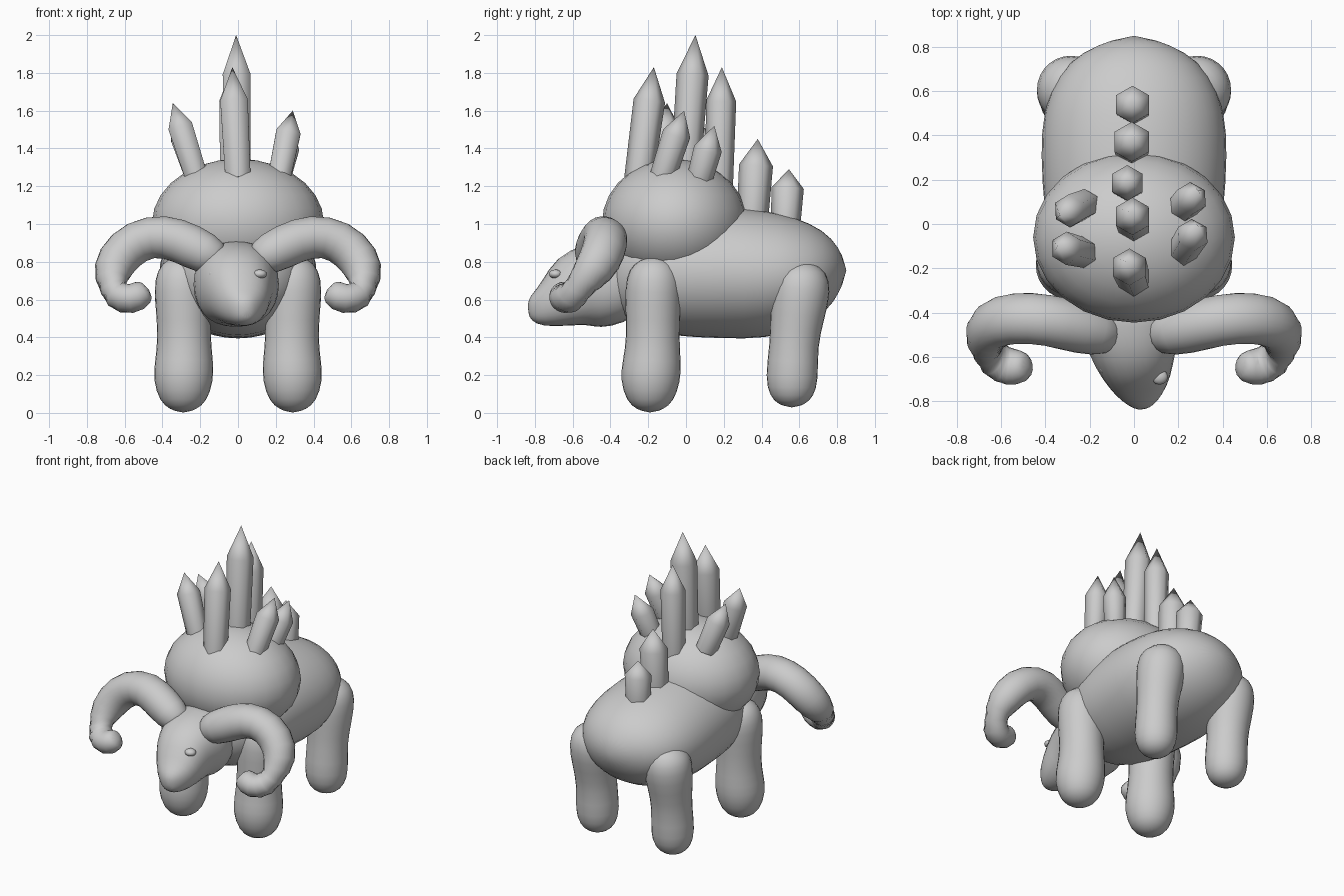
import bpy, bmesh, math
from mathutils import Vector

cube = bpy.data.objects.get("Cube")
if cube:
    bpy.data.objects.remove(cube, do_unlink=True)

stone = bpy.data.materials.new("stone_grey")
stone.use_nodes = True
GREY = (0.6, 0.6, 0.6, 1)
stone.diffuse_color = GREY
stone.node_tree.nodes["Principled BSDF"].inputs["Base Color"].default_value = GREY


def finish(name, bm, angle=80, mirror=False, subdivide=False):
    bmesh.ops.recalc_face_normals(bm, faces=bm.faces)
    mesh = bpy.data.meshes.new(name)
    bm.to_mesh(mesh)
    bm.free()
    obj = bpy.data.objects.new(name, mesh)
    bpy.context.collection.objects.link(obj)
    mesh.materials.append(stone)
    if mirror:
        obj.modifiers.new("Mirror", 'MIRROR')
    if subdivide:
        obj.modifiers.new("Smooth", 'SUBSURF').levels = 1
    bpy.ops.object.select_all(action='DESELECT')
    obj.select_set(True)
    bpy.context.view_layer.objects.active = obj
    bpy.ops.object.shade_smooth_by_angle(angle=math.radians(angle))
    return obj


def rounded(value, power):
    return math.copysign(abs(value) ** power, value)


def loft(name, stations, up, sides=14, mirror=False, power=1):
    """Skin rings of (x, y, z, side radius, up radius); power under 1 is boxier."""
    bm = bmesh.new()
    pts = [Vector(s[:3]) for s in stations]
    rings = []
    for i, s in enumerate(stations):
        tangent = (pts[min(i + 1, len(pts) - 1)] - pts[max(i - 1, 0)]).normalized()
        side = tangent.cross(Vector(up)).normalized()
        top = side.cross(tangent)
        ring = []
        for k in range(sides):
            a = math.tau * k / sides
            offset = side * rounded(math.cos(a), power) * s[3] + top * rounded(math.sin(a), power) * s[-1]
            ring.append(bm.verts.new(pts[i] + 1.03 * offset))
        rings.append(ring)
    for a, b in zip(rings, rings[1:]):
        for k in range(sides):
            j = (k + 1) % sides
            bm.faces.new((a[k], a[j], b[j], b[k]))
    for ring, end, near, s in ((rings[0], pts[0], pts[1], stations[0]),
                               (rings[-1], pts[-1], pts[-2], stations[-1])):
        pole = bm.verts.new(end + (end - near).normalized() * s[3] * 0.3)
        for k in range(sides):
            bm.faces.new((ring[k], ring[(k + 1) % sides], pole))
    return finish(name, bm, mirror=mirror, subdivide=True)


def ball(name, center, radii, segments=24, rings=14):
    bm = bmesh.new()
    bmesh.ops.create_uvsphere(bm, u_segments=segments, v_segments=rings, radius=1)
    for v in bm.verts:
        v.co = Vector(center) + Vector(c * r for c, r in zip(v.co, radii))
    return finish(name, bm)


def spike(name, base, tip, radius, point):
    """Six-sided crystal with a pointed cap."""
    bm = bmesh.new()
    base, tip = Vector(base), Vector(tip)
    axis = (tip - base).normalized()
    side = axis.cross(Vector((0, 1, 0))).normalized()
    fwd = side.cross(axis)
    rings = []
    for c, r in ((base, radius * 0.92), (tip - axis * point, radius)):
        rings.append([bm.verts.new(c + r * (side * math.sin(k * math.tau / 6) + fwd * math.cos(k * math.tau / 6)))
                      for k in range(6)])
    apex = bm.verts.new(tip)
    bm.faces.new(rings[0])
    for k in range(6):
        j = (k + 1) % 6
        bm.faces.new((rings[0][k], rings[0][j], rings[1][j], rings[1][k]))
        bm.faces.new((rings[1][k], rings[1][j], apex))
    return finish(name, bm, angle=65)


# Barrel body and shoulder hump
loft("body", [
    (0, -.38, .74, .2, .18), (0, -.29, .73, .3, .27), (0, -.1, .74, .385, .33),
    (0, .2, .745, .41, .345), (0, .42, .73, .415, .335), (0, .6, .745, .38, .29),
    (0, .74, .755, .285, .21), (0, .81, .755, .16, .12)], (0, 0, 1), sides=20)
ball("shoulder_hump", (0, -.06, 1.005), (.455, .385, .34))

# Legs, narrowest above the foot
loft("front_legs", [
    (.29, -.19, .018, .07), (.29, -.19, .06, .125), (.29, -.19, .17, .16), (.285, -.18, .27, .155),
    (.285, -.175, .4, .138), (.29, -.175, .58, .148), (.295, -.17, .71, .15), (.295, -.165, .79, .11),
    (.29, -.165, .815, .05)], (0, 1, 0), mirror=True)
loft("hind_legs", [
    (.29, .56, .045, .07), (.29, .56, .085, .115), (.29, .56, .18, .143), (.29, .57, .36, .125),
    (.29, .59, .52, .145), (.285, .61, .66, .16), (.28, .61, .75, .135), (.28, .61, .795, .06)],
    (0, 1, 0), mirror=True)

# Head with tapering muzzle
loft("head", [
    (.045, -.825, .545, .045, .06), (.035, -.78, .55, .095, .095), (.025, -.7, .575, .145, .13),
    (0, -.6, .65, .185, .2), (-.01, -.5, .67, .225, .225), (-.01, -.4, .685, .23, .225),
    (0, -.28, .74, .2, .2)], (0, 0, 1), power=.88)
for side, spot in (("right", (-.12, -.645, .735)), ("left", (.115, -.69, .735))):
    ball(side + "_eye", spot, (.038, .035, .024), 12, 8)

# Curling horns with blunt ends
loft("horns", [
    (.1, -.5, .81, .1), (.24, -.47, .88, .12), (.39, -.43, .945, .118), (.54, -.42, .915, .118),
    (.65, -.45, .81, .117), (.68, -.53, .70, .1), (.645, -.61, .615, .1), (.56, -.65, .595, .088),
    (.485, -.645, .645, .072)], (.3, 1, .45), sides=12, mirror=True)

# Row of spikes along the spine
spine = [((0, -.25, 1.24), (-.03, -.17, 1.83), .084, .18), ((0, -.005, 1.24), (-.01, .05, 2), .085, .21),
         ((-.03, .175, 1.2), (-.03, .19, 1.83), .08, .18), ((-.01, .35, 1), (-.01, .38, 1.45), .09, .14),
         ((0, .525, .97), (-.01, .545, 1.29), .085, .1)]
for i, args in enumerate(spine):
    spike(f"spine_spike_{i + 1}", *args)

# Leaning spikes on both flanks of the hump
flank = [((.215, -.13, 1.23), (.29, -.01, 1.6)), ((.215, .07, 1.23), (.29, .15, 1.52)),
         ((-.22, -.13, 1.25), (-.345, -.1, 1.64)), ((-.22, .09, 1.25), (-.335, .04, 1.58))]
for i, (base, tip) in enumerate(flank):
    spike(f"flank_spike_{i + 1}", base, tip, .075, .13)
